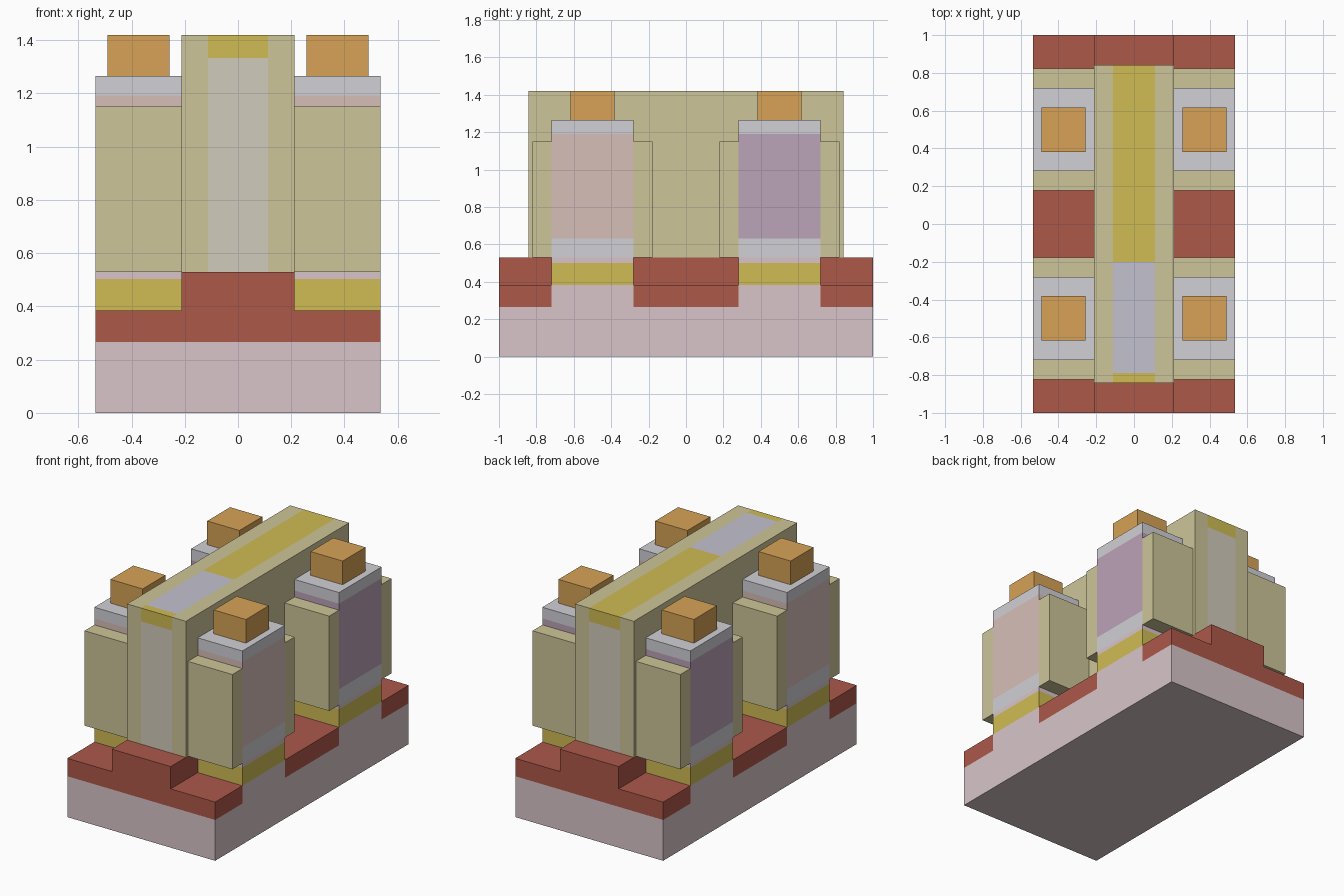
import bpy

if "Cube" in bpy.data.objects:
    bpy.data.objects.remove(bpy.data.objects["Cube"])


def material(name, rgb):
    m = bpy.data.materials.new(name)
    lin = [((c / 255 + 0.055) / 1.055) ** 2.4 for c in rgb]
    m.diffuse_color = (*lin, 1)
    m.use_nodes = True
    m.node_tree.nodes["Principled BSDF"].inputs["Base Color"].default_value = m.diffuse_color
    return m


PINK = material("pink", (216, 197, 201))
RED = material("red", (173, 88, 74))
YELLOW = material("yellow", (208, 188, 84))
GREY = material("grey", (209, 208, 214))
PEACH = material("peach", (215, 191, 184))
PURPLE = material("purple", (187, 163, 183))
KHAKI = material("khaki", (205, 197, 152))
STONE = material("stone", (209, 203, 188))
LAVENDER = material("lavender", (194, 193, 207))
ORANGE = material("orange", (215, 162, 86))


def box(name, x, y, z, mat):
    """Box from (min, max) ranges on each axis."""
    verts = [(a, b, c) for a in x for b in y for c in z]
    faces = [(0, 1, 3, 2), (4, 6, 7, 5), (0, 4, 5, 1),
             (2, 3, 7, 6), (0, 2, 6, 4), (1, 5, 7, 3)]
    me = bpy.data.meshes.new(name)
    me.from_pydata(verts, [], faces)
    me.materials.append(mat)
    ob = bpy.data.objects.new(name, me)
    bpy.context.collection.objects.link(ob)
    return ob


W = 0.535           # half width of the base
G = 0.213           # half width of the central wall
C = 0.112           # half width of the wall core
Z_RED, Z_STEP = 0.384, 0.53
FULL, MID = (-W, W), (-G, G)

# Base slab
box("base", FULL, (-1, 1), (0, 0.267), PINK)

# Red filling between the fins, raised under the central wall
for i, y in enumerate([(-1, -0.72), (-0.28, 0.28), (0.72, 1)]):
    box(f"filling_{i}", FULL, y, (0.267, Z_RED), RED)
    box(f"filling_step_{i}", MID, y, (Z_RED, Z_STEP), RED)

# Fins with their stacked layers, side plates and contacts
for row, cy, body in (("front", -0.5, PEACH), ("back", 0.5, PURPLE)):
    fin = (cy - 0.22, cy + 0.22)
    box(f"{row}_fin_root", FULL, fin, (0.267, Z_RED), PINK)
    box(f"{row}_fin_band", FULL, fin, (Z_RED, 0.502), YELLOW)
    box(f"{row}_fin_neck", FULL, fin, (0.502, Z_STEP), PINK)
    for side, x, pad in (("left", (-W, -G), (-0.49, -0.257)),
                         ("right", (G, W), (0.257, 0.49))):
        p = f"{row}_{side}"
        box(f"{p}_lower_block", x, fin, (Z_STEP, 0.633), GREY)
        box(f"{p}_body", x, fin, (0.633, 1.192), body)
        box(f"{p}_cap", x, fin, (1.192, 1.265), GREY)
        box(f"{p}_plate_near", x, (cy - 0.322, fin[0]), (Z_STEP, 1.15), KHAKI)
        box(f"{p}_plate_far", x, (fin[1], cy + 0.322), (Z_STEP, 1.15), KHAKI)
        box(f"{p}_contact", pad, (cy - 0.118, cy + 0.118), (1.265, 1.42), ORANGE)

# Central wall: two side slabs around a core with an inlaid top
L, TOP = 0.843, 1.42
box("wall_side_left", (-G, -C), (-L, L), (Z_STEP, TOP), KHAKI)
box("wall_side_right", (C, G), (-L, L), (Z_STEP, TOP), KHAKI)
box("wall_core", (-C, C), (-L, L), (Z_STEP, 1.333), STONE)
box("wall_top_lip", (-C, C), (-L, -0.79), (1.333, TOP), YELLOW)
box("wall_top_inlay", (-C, C), (-0.79, -0.2), (1.333, TOP), LAVENDER)
box("wall_top_strip", (-C, C), (-0.2, L), (1.333, TOP), YELLOW)
